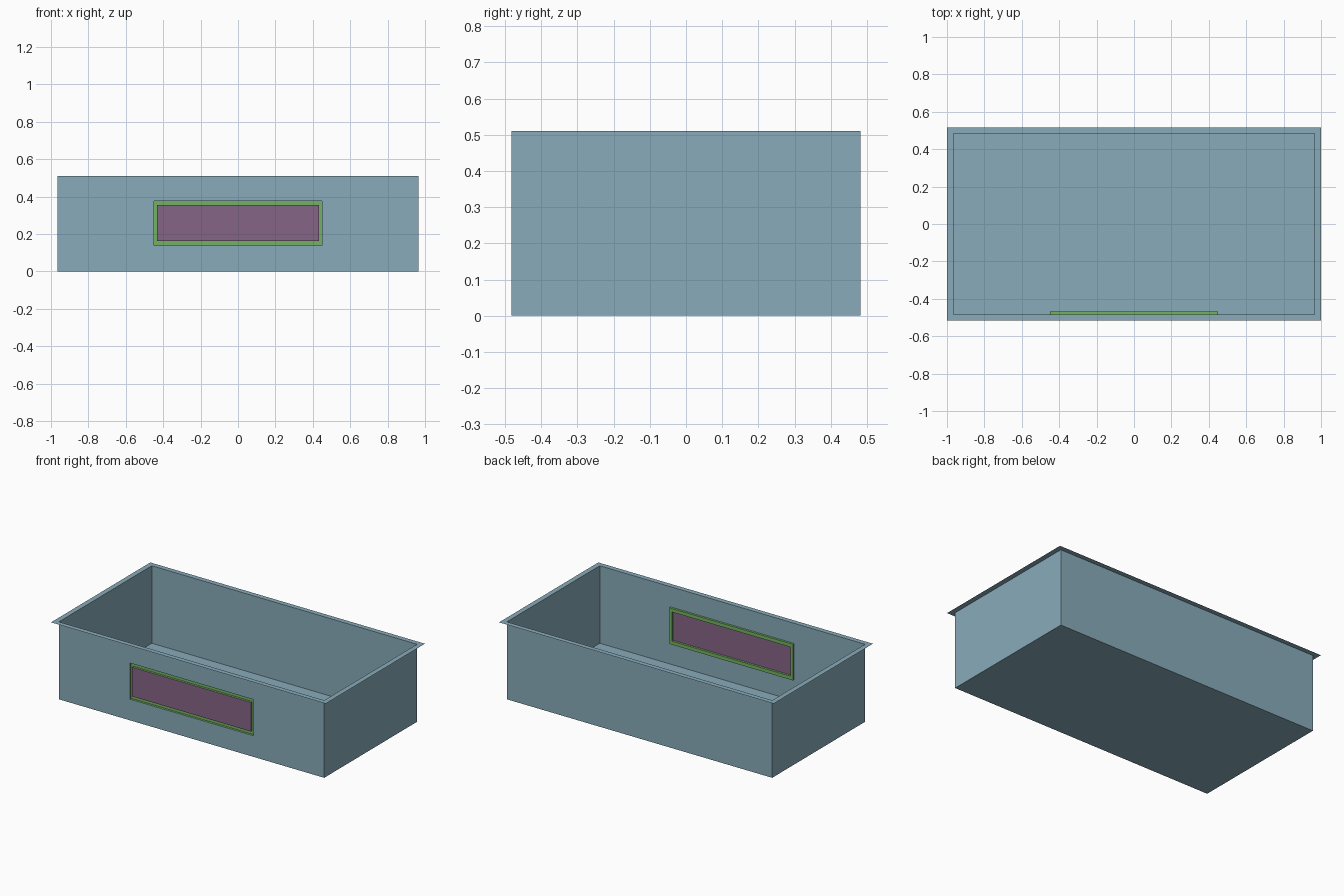
import bpy, bmesh

if "Cube" in bpy.data.objects:
    bpy.data.objects.remove(bpy.data.objects["Cube"])

HX, HY, H = 0.966, 0.483, 0.51      # tub half width, half depth, height
FRONT, BACK = -HY, -HY + 0.014      # front wall plane, recessed channel plane
CZ = 0.258                          # window centre height


def flat_rect(hx, hy, z):
    return [(-hx, -hy, z), (hx, -hy, z), (hx, hy, z), (-hx, hy, z)]


def front_rect(hx, hz, y, cz=CZ):
    return [(-hx, y, cz - hz), (hx, y, cz - hz), (hx, y, cz + hz), (-hx, y, cz + hz)]


def bridge(bm, loops, skip=()):
    """Join successive four-point loops with quads; returns the vertex loops."""
    rings = [[bm.verts.new(p) for p in loop] for loop in loops]
    for k, (a, b) in enumerate(zip(rings, rings[1:])):
        for i in range(4):
            if (k, i) not in skip:
                j = (i + 1) % 4
                bm.faces.new((a[i], a[j], b[j], b[i]))
    return rings


def finish(bm, name, color):
    bmesh.ops.remove_doubles(bm, verts=bm.verts, dist=1e-5)
    mesh = bpy.data.meshes.new(name)
    bm.to_mesh(mesh)
    bm.free()
    mat = bpy.data.materials.new(name + "_colour")
    mat.diffuse_color = color
    mat.use_nodes = True
    mat.node_tree.nodes["Principled BSDF"].inputs["Base Color"].default_value = mat.diffuse_color
    mesh.materials.append(mat)
    bpy.context.collection.objects.link(bpy.data.objects.new(name, mesh))


outer = (0.450, 0.119)
inner = (0.432, 0.096)

# Thin-walled tub with floor and flat rim flange; front wall left open
bm = bmesh.new()
rings = bridge(bm, [flat_rect(HX, HY, 0), flat_rect(HX, HY, H),
                    flat_rect(1.0, 0.516, H)], skip={(0, 0)})
bm.faces.new(rings[0][::-1])
# Front wall around the window opening
bridge(bm, [front_rect(HX, H / 2, FRONT, H / 2), front_rect(*outer, FRONT)])
finish(bm, "tub", (0.25, 0.41, 0.49, 1))

# Channel frame pressed inward from the front wall
bm = bmesh.new()
bridge(bm, [front_rect(*outer, FRONT), front_rect(*outer, BACK),
            front_rect(*inner, BACK), front_rect(*inner, FRONT)])
finish(bm, "window_frame", (0.17, 0.45, 0.12, 1))

# Panel filling the frame
bm = bmesh.new()
bm.faces.new([bm.verts.new(p) for p in front_rect(*inner, FRONT)])
finish(bm, "window_panel", (0.24, 0.13, 0.24, 1))
